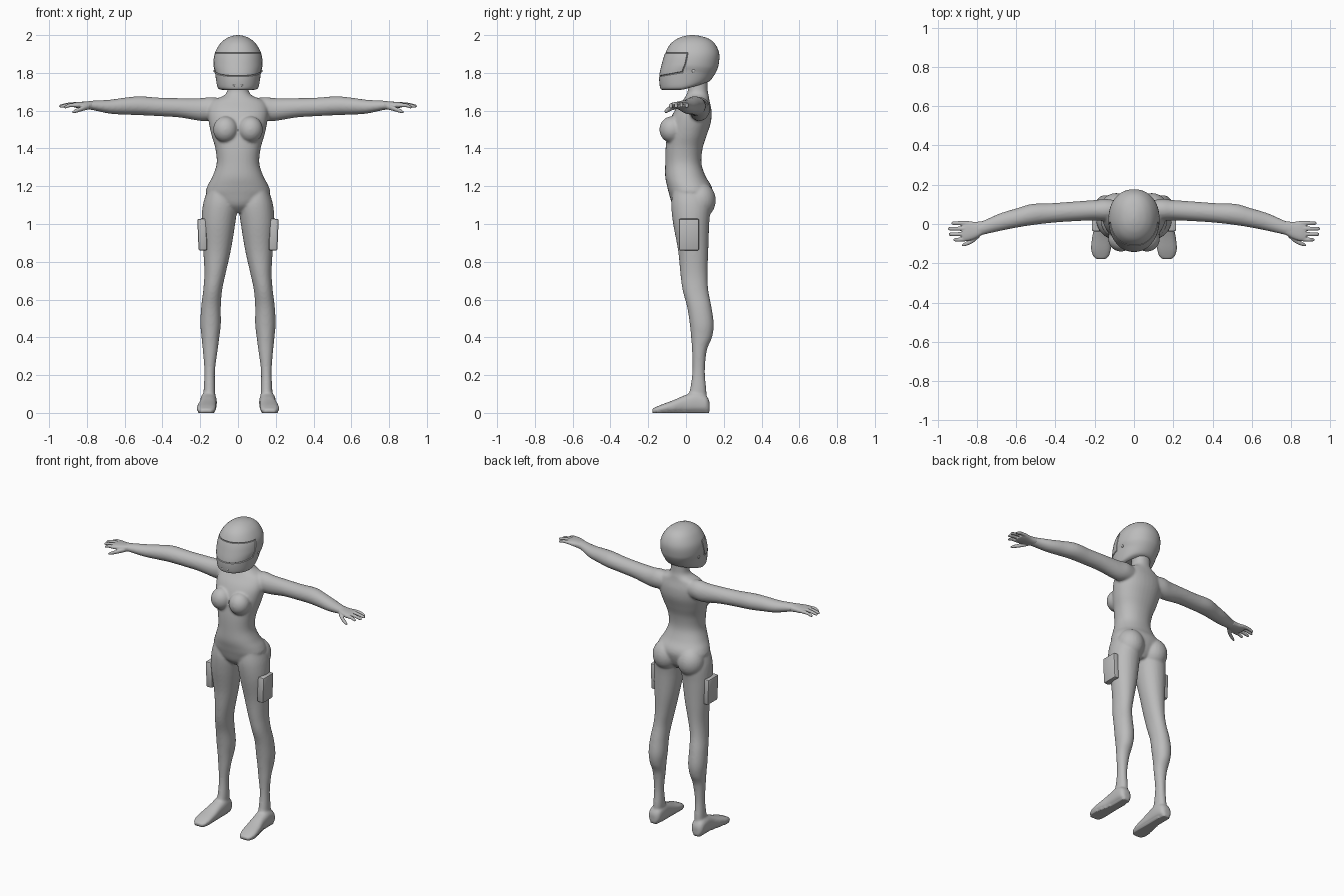
import bpy, bmesh, math
from mathutils import Vector, Matrix

if "Cube" in bpy.data.objects:
    bpy.data.objects.remove(bpy.data.objects["Cube"])

grey = bpy.data.materials.new("plain grey")
grey.use_nodes = True
grey.diffuse_color = (0.5, 0.5, 0.5, 1)
grey.node_tree.nodes["Principled BSDF"].inputs["Base Color"].default_value = grey.diffuse_color


def smooth_rows(rows, steps):
    """Catmull-Rom interpolation of every column of a ring table."""
    out = []
    last = len(rows) - 1
    for i in range(last):
        p, q, r, s = (rows[max(0, min(last, i + k))] for k in (-1, 0, 1, 2))
        for j in range(steps):
            t = j / steps
            out.append([b + t / 2 * (c - a + t * (2 * a - 5 * b + 4 * c - d + t * (3 * (b - c) + d - a)))
                        for a, b, c, d in zip(p, q, r, s)])
    return out + [list(rows[-1])]


def loft(bm, rows, axis, sides=28, steps=5, power=2.0, mirror=1):
    """Skin oval rings: position on axis, two centre values, two radii."""
    rings = []
    u, v = [k for k in range(3) if k != axis]
    for pos, cu, cv, ru, rv in smooth_rows(rows, steps):
        ring = []
        for i in range(sides):
            angle = math.tau * i / sides
            c, s = math.cos(angle), math.sin(angle)
            co = [0, 0, 0]
            co[axis] = pos
            co[u] = cu + ru * math.copysign(abs(c) ** (2 / power), c)
            co[v] = cv + rv * math.copysign(abs(s) ** (2 / power), s)
            co[0] *= mirror
            ring.append(bm.verts.new(co))
        rings.append(ring)
    faces = []
    for low, high in zip(rings, rings[1:]):
        for i in range(sides):
            j = (i + 1) % sides
            faces.append(bm.faces.new((low[i], low[j], high[j], high[i])))
    caps = [bm.faces.new(rings[0]), bm.faces.new(rings[-1])]
    bmesh.ops.recalc_face_normals(bm, faces=faces + caps)
    return faces, caps


def blob(bm, centre, size):
    place = Matrix.Translation(centre) @ Matrix.Diagonal((*size, 1))
    bmesh.ops.create_uvsphere(bm, u_segments=24, v_segments=14, radius=1, matrix=place)


def finish(bm, name, voxel=0, relax=0, angle=180):
    """Turn the mesh into an object, optionally fusing its shells."""
    mesh = bpy.data.meshes.new(name)
    bm.to_mesh(mesh)
    bm.free()
    obj = bpy.data.objects.new(name, mesh)
    bpy.context.scene.collection.objects.link(obj)
    bpy.ops.object.select_all(action="DESELECT")
    bpy.context.view_layer.objects.active = obj
    obj.select_set(True)
    if voxel:
        fuse = obj.modifiers.new("fuse", "REMESH")
        fuse.mode = "VOXEL"
        fuse.voxel_size = voxel
        soften = obj.modifiers.new("soften", "SMOOTH")
        soften.iterations = relax
        for mod in ("fuse", "soften"):
            bpy.ops.object.modifier_apply(modifier=mod)
    obj.data.materials.clear()
    obj.data.materials.append(grey)
    bpy.ops.object.shade_smooth_by_angle(angle=math.radians(angle))
    return obj


def front_back(rows):
    """Height, half width, front, back -> ring table."""
    return [(z, 0, (f + b) / 2, w, (b - f) / 2) for z, w, f, b in rows]


def in_out(rows):
    """Height, inner, outer, front, back -> ring table."""
    return [(z, (i + o) / 2, (f + b) / 2, (o - i) / 2, (b - f) / 2) for z, i, o, f, b in rows]


# Body: torso with neck
body = bmesh.new()
torso = [(1.06, .04, -.03, .09), (1.10, .12, -.07, .12), (1.16, .168, -.09, .14),
         (1.20, .162, -.10, .135), (1.25, .136, -.11, .105), (1.32, .113, -.11, .082),
         (1.40, .120, -.108, .088), (1.47, .140, -.10, .11), (1.54, .155, -.088, .132),
         (1.60, .160, -.06, .135), (1.65, .140, -.02, .125), (1.68, .075, 0, .12),
         (1.71, .056, .01, .115), (1.78, .055, .01, .115)]
loft(body, front_back(torso), 2, sides=36, power=2.2)

leg = [(1.17, .03, .165, -.07, .11), (1.10, .005, .186, -.078, .13), (1.0, .015, .193, -.068, .123),
       (.86, .038, .184, -.042, .118), (.74, .065, .178, -.03, .114), (.65, .084, .184, -.018, .118),
       (.56, .091, .195, .006, .135), (.47, .091, .199, .02, .147), (.40, .099, .193, .027, .138),
       (.33, .108, .186, .032, .11), (.22, .122, .178, .034, .1), (.12, .12, .182, .02, .108),
       (.06, .122, .184, .0, .11)]
arm = [(.06, .075, 1.61, .04, .05), (.14, .072, 1.61, .055, .062), (.2, .07, 1.606, .052, .06),
       (.31, .064, 1.615, .05, .051), (.42, .056, 1.62, .05, .049), (.52, .048, 1.626, .054, .05),
       (.6, .03, 1.624, .049, .045), (.68, .01, 1.621, .045, .037), (.77, -.02, 1.628, .036, .025),
       (.81, -.032, 1.628, .038, .02)]
foot = [(.125, .158, .03, .022, .03), (.105, .157, .046, .04, .046), (.05, .156, .055, .044, .055),
        (-.01, .158, .046, .044, .046), (-.07, .164, .033, .05, .033), (-.13, .168, .022, .051, .022),
        (-.165, .168, .014, .04, .014), (-.18, .168, .011, .022, .009)]
for side in (1, -1):
    loft(body, in_out(leg), 2, power=2.1, mirror=side)
    loft(body, arm, 0, mirror=side)
    loft(body, foot, 1, power=2.5, mirror=side)
    # Bust and seat volumes
    blob(body, (side * .066, -.075, 1.50), (.066, .066, .07))
    blob(body, (side * .09, .075, 1.125), (.085, .083, .095))
suit = finish(body, "body_suit", voxel=.007, relax=6)
for vert in suit.data.vertices:
    if vert.co.z < .009:
        vert.co.z = 0

# Hands: palm, four fingers and a thumb
palm = [(.77, -.02, 1.628, .034, .023), (.81, -.032, 1.628, .043, .02),
        (.85, -.036, 1.63, .05, .016), (.875, -.038, 1.631, .045, .011)]
for side, word in ((1, "left"), (-1, "right")):
    hand = bmesh.new()
    loft(hand, palm, 0, power=2.4, mirror=side)
    for k, reach in enumerate((.93, .947, .943, .92)):
        y = .004 - .028 * k
        lift = 1.634 - .003 * abs(k - 1)
        loft(hand, [(.845, y * .95, lift, .011, .011), (.89, y, lift, .0105, .010),
                    (reach - .01, y, lift - .008, .009, .008),
                    (reach, y, lift - .011, .004, .004)], 0, sides=14, mirror=side)
    loft(hand, [(.785, -.05, 1.622, .016, .014), (.82, -.083, 1.612, .013, .013),
                (.86, -.103, 1.598, .010, .010), (.877, -.108, 1.592, .004, .004)],
         0, sides=14, mirror=side)
    finish(hand, word + "_hand", voxel=.0035, relax=2)

# Helmet with a slightly raised visor and a rim that climbs towards the nape
helmet = bmesh.new()
shell = [(1.71, .085, -.125, .1), (1.722, .108, -.137, .128), (1.78, .122, -.142, .155),
         (1.84, .130, -.13, .172), (1.90, .124, -.112, .176), (1.95, .098, -.085, .156),
         (1.98, .066, -.048, .122), (1.995, .032, -.008, .076), (2.0, .004, .025, .04)]
sides = 48
faces, caps = loft(helmet, front_back(shell), 2, sides=sides, steps=6, power=2.15)
visor = [f for i, f in enumerate(faces)
         if math.sin(math.tau * (i % sides + .5) / sides) < -.1
         and 1.78 < f.calc_center_median().z < 1.905]
bmesh.ops.inset_region(helmet, faces=visor, thickness=.003, depth=-.004, use_even_offset=True)
bmesh.ops.inset_region(helmet, faces=visor, thickness=.003, depth=.004, use_even_offset=True)
bmesh.ops.inset_region(helmet, faces=caps[:1], thickness=.015, depth=0)
bmesh.ops.translate(helmet, verts=caps[0].verts, vec=(0, 0, .03))
for vert in helmet.verts:
    back = max(0, min(1, (vert.co.y + .02) / .15))
    vert.co.z += .042 * back * max(0, 1 - (vert.co.z - 1.71) / .12)
    # Visor edge sweeps up towards the temples
    sweep = max(0, min(1, (vert.co.y + .14) / .15))
    vert.co.z += .03 * sweep * max(0, 1 - abs(vert.co.z - 1.79) / .06) * (1 - back)
for side in (1, -1):
    blob(helmet, (side * .124, .04, 1.81), (.005, .009, .009))
    blob(helmet, (side * .02, -.136, 1.735), (.006, .004, .006))
finish(helmet, "helmet", angle=35)

# Thigh pouches
for side, word in ((1, "left"), (-1, "right")):
    pouch = bmesh.new()
    place = (Matrix.Translation((side * .189, .016, .944)) @ Matrix.Rotation(side * .04, 4, "Y")
             @ Matrix.Diagonal((.046, .106, .168, 1)))
    bmesh.ops.create_cube(pouch, size=1, matrix=place)
    bmesh.ops.bevel(pouch, geom=pouch.edges[:], offset=.009, segments=2, profile=.5, affect="EDGES")
    finish(pouch, word + "_thigh_pouch", angle=40)
